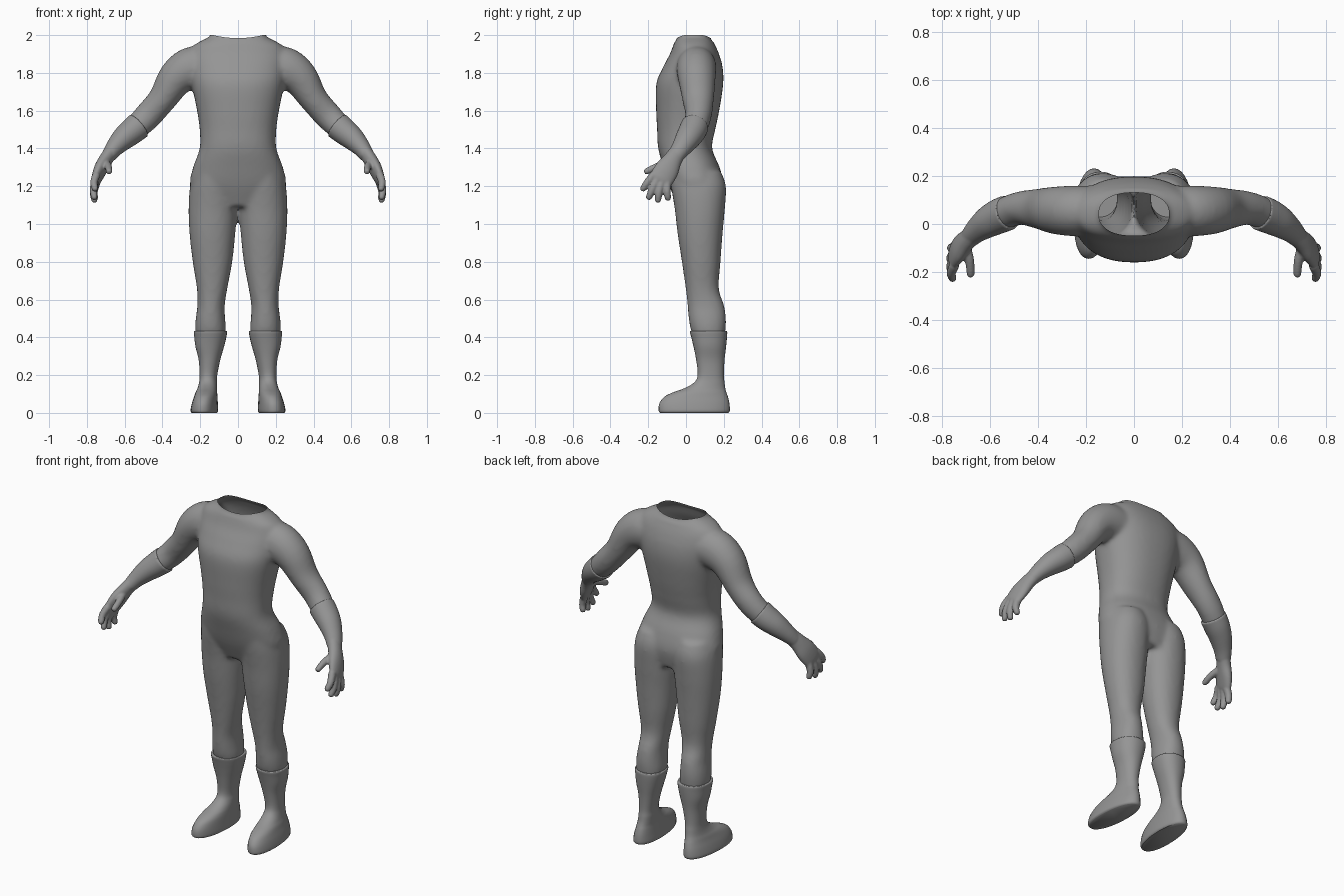
import bpy, bmesh, math
from mathutils import Vector as V

if "Cube" in bpy.data.objects:
    bpy.data.objects.remove(bpy.data.objects["Cube"])

grey = bpy.data.materials.new("suit_grey")
grey.diffuse_color = (0.3, 0.3, 0.3, 1)
grey.use_nodes = True
grey.node_tree.nodes["Principled BSDF"].inputs["Base Color"].default_value = grey.diffuse_color


def spline(rows, n=4):
    """Catmull-Rom fill between rows of numbers."""
    out = []
    for i in range(len(rows) - 1):
        p = [rows[max(0, min(len(rows) - 1, i + k))] for k in (-1, 0, 1, 2)]
        for t in (j / n for j in range(n)):
            out.append([0.5 * (2 * b + (c - a) * t + (2 * a - 5 * b + 4 * c - d) * t * t
                               + (3 * b - a - 3 * c + d) * t ** 3) for a, b, c, d in zip(*p)])
    return out + [list(rows[-1])]


def loft(bm, rings, power=2.0, n=28, skew=0.0):
    """Closed skin over rings of (centre, u axis, v axis)."""
    loops = []
    for c, u, v in rings:
        loop = []
        for i in range(n):
            a = 2 * math.pi * i / n
            x, y = [math.copysign(abs(f) ** (2 / power), f) for f in (math.cos(a), math.sin(a))]
            p = c + u * x + v * y
            loop.append(bm.verts.new(p + V((skew * y * v.length, 0, 0))))
        loops.append(loop)
    for a, b in zip(loops, loops[1:]):
        for i in range(n):
            bm.faces.new((a[i], a[(i + 1) % n], b[(i + 1) % n], b[i]))
    bm.faces.new(loops[0])
    bm.faces.new(loops[-1][::-1])


def level_rings(rows, s=1):
    """Rows of z, x min, x max, y front, y back."""
    return [(V((s * (a + b) / 2, (f + k) / 2, z)), V(((b - a) / 2, 0, 0)), V((0, (k - f) / 2, 0)))
            for z, a, b, f, k in spline(rows)]


def path_rings(rows, s, side):
    """Rows of x, y, z, half width along side, half thickness."""
    rows = spline(rows)
    pts = [V((s * r[0], r[1], r[2])) for r in rows]
    rings = []
    for i, r in enumerate(rows):
        d = (pts[min(i + 1, len(pts) - 1)] - pts[max(i - 1, 0)]).normalized()
        u = (side - d * side.dot(d)).normalized()
        rings.append((pts[i], u * r[3], d.cross(u) * r[4]))
    return rings


def finish(name, bm, voxel=0, smooth=0):
    bmesh.ops.recalc_face_normals(bm, faces=bm.faces[:])
    me = bpy.data.meshes.new(name)
    bm.to_mesh(me)
    bm.free()
    me.materials.append(grey)
    ob = bpy.data.objects.new(name, me)
    bpy.context.collection.objects.link(ob)
    bpy.ops.object.select_all(action='DESELECT')
    bpy.context.view_layer.objects.active = ob
    ob.select_set(True)
    if voxel:
        m = ob.modifiers.new("fuse", 'REMESH')
        m.mode, m.voxel_size = 'VOXEL', voxel
        bpy.ops.object.modifier_apply(modifier=m.name)
        m = ob.modifiers.new("relax", 'SMOOTH')
        m.factor, m.iterations = 0.5, smooth
        bpy.ops.object.modifier_apply(modifier=m.name)
    bpy.ops.object.shade_smooth_by_angle(angle=math.radians(50))
    return ob


# Body: torso, thighs and sleeves fused into one skin
TORSO = [(1.09, -.19, .19, -.04, .18), (1.2, -.253, .253, -.088, .2), (1.3, -.238, .238, -.12, .178),
         (1.4, -.203, .203, -.147, .138), (1.5, -.203, .203, -.153, .155), (1.6, -.217, .217, -.158, .176),
         (1.74, -.245, .245, -.158, .197), (1.83, -.255, .255, -.122, .194), (1.9, -.255, .255, -.085, .175),
         (1.945, -.235, .235, -.068, .155), (1.975, -.185, .185, -.056, .14), (2.0, -.145, .145, -.048, .13),
         (2.08, -.13, .13, -.045, .125)]
LEG = [(.37, .075, .215, .05, .2), (.44, .064, .226, .025, .21), (.5, .068, .224, .014, .212),
       (.57, .07, .215, .008, .202), (.66, .056, .218, -.002, .174), (.8, .03, .24, -.022, .183),
       (.95, .014, .257, -.045, .194), (1.08, .003, .262, -.06, .206), (1.2, 0, .254, -.08, .212),
       (1.28, .02, .23, -.09, .185)]
ARM = [(.14, .06, 1.83, .1, .1), (.24, .055, 1.825, .106, .115), (.325, .057, 1.775, .1, .098),
       (.4, .064, 1.662, .084, .076), (.475, .066, 1.575, .07, .073), (.54, .044, 1.51, .066, .066),
       (.6, .012, 1.455, .05, .05)]
bm = bmesh.new()
loft(bm, level_rings(TORSO), power=2.3, n=40)
for s in (1, -1):
    loft(bm, level_rings(LEG, s), power=2.15)
    loft(bm, path_rings(ARM, s, V((0, 1, 0))))
body = finish("body_suit", bm, voxel=0.0125, smooth=8)

# Open neckline, dipping slightly at the middle
bm = bmesh.new()
bm.from_mesh(body.data)
bmesh.ops.bisect_plane(bm, geom=bm.verts[:] + bm.edges[:] + bm.faces[:], plane_co=(0, 0, 2),
                       plane_no=(0, 0, 1), clear_outer=True)
for v in bm.verts:
    if v.co.z > 1.96:
        v.co.z -= 0.4 * (v.co.z - 1.96) * max(0, 1 - (v.co.x / .13) ** 2)
bm.to_mesh(body.data)
bm.free()

# Boots: shaft with a raised cuff, toe and flat sole
BOOT = [(.0, .112, .243, -.138, .224), (.012, .106, .25, -.145, .232), (.05, .108, .243, -.141, .23),
        (.085, .11, .232, -.115, .222), (.108, .111, .224, -.07, .214), (.13, .111, .214, -.01, .208),
        (.16, .111, .206, .042, .204), (.2, .11, .203, .062, .2), (.28, .094, .208, .054, .204),
        (.35, .074, .225, .04, .212), (.4, .062, .231, .028, .217), (.43, .058, .234, .021, .218),
        (.434, .066, .226, .03, .21)]
for s, tag in ((1, "left"), (-1, "right")):
    bm = bmesh.new()
    loft(bm, level_rings(BOOT, s), power=2.2, n=32, skew=-0.06 * s)
    finish(tag + "_boot", bm)

# Gloves: cuff, palm, four fingers and thumb
CUFF = [(.525, .048, 1.522, .074, .074), (.565, .032, 1.488, .073, .07), (.61, .008, 1.45, .066, .062),
        (.655, -.025, 1.402, .053, .048), (.685, -.055, 1.36, .044, .038)]
PALM = [(.67, -.04, 1.385, .044, .036), (.7, -.07, 1.34, .05, .036), (.728, -.1, 1.29, .064, .034),
        (.75, -.13, 1.24, .064, .026), (.756, -.14, 1.222, .055, .018)]
FINGERS = [((.75, -.172, 1.26), (.763, -.205, 1.22), (.757, -.228, 1.185)),
           ((.752, -.152, 1.24), (.766, -.178, 1.185), (.76, -.197, 1.14)),
           ((.753, -.128, 1.225), (.766, -.143, 1.17), (.76, -.148, 1.125)),
           ((.751, -.1, 1.215), (.762, -.1, 1.17), (.756, -.095, 1.135)),
           ((.705, -.085, 1.325), (.687, -.15, 1.305), (.682, -.21, 1.278))]
for s, tag in ((1, "left"), (-1, "right")):
    bm = bmesh.new()
    loft(bm, path_rings(CUFF, s, V((0, 1, 0))))
    loft(bm, path_rings(PALM, s, V((0, -.82, .57))))
    for a, b, c in FINGERS:
        end = V(c) + (V(c) - V(b)).normalized() * .012
        rows = [(*a, .022, .022), (*b, .0195, .0195), (*c, .0165, .0165), (*end, .008, .008)]
        loft(bm, path_rings(rows, s, V((1, 0, 0))), n=12)
    finish(tag + "_glove", bm, voxel=0.006, smooth=4)
